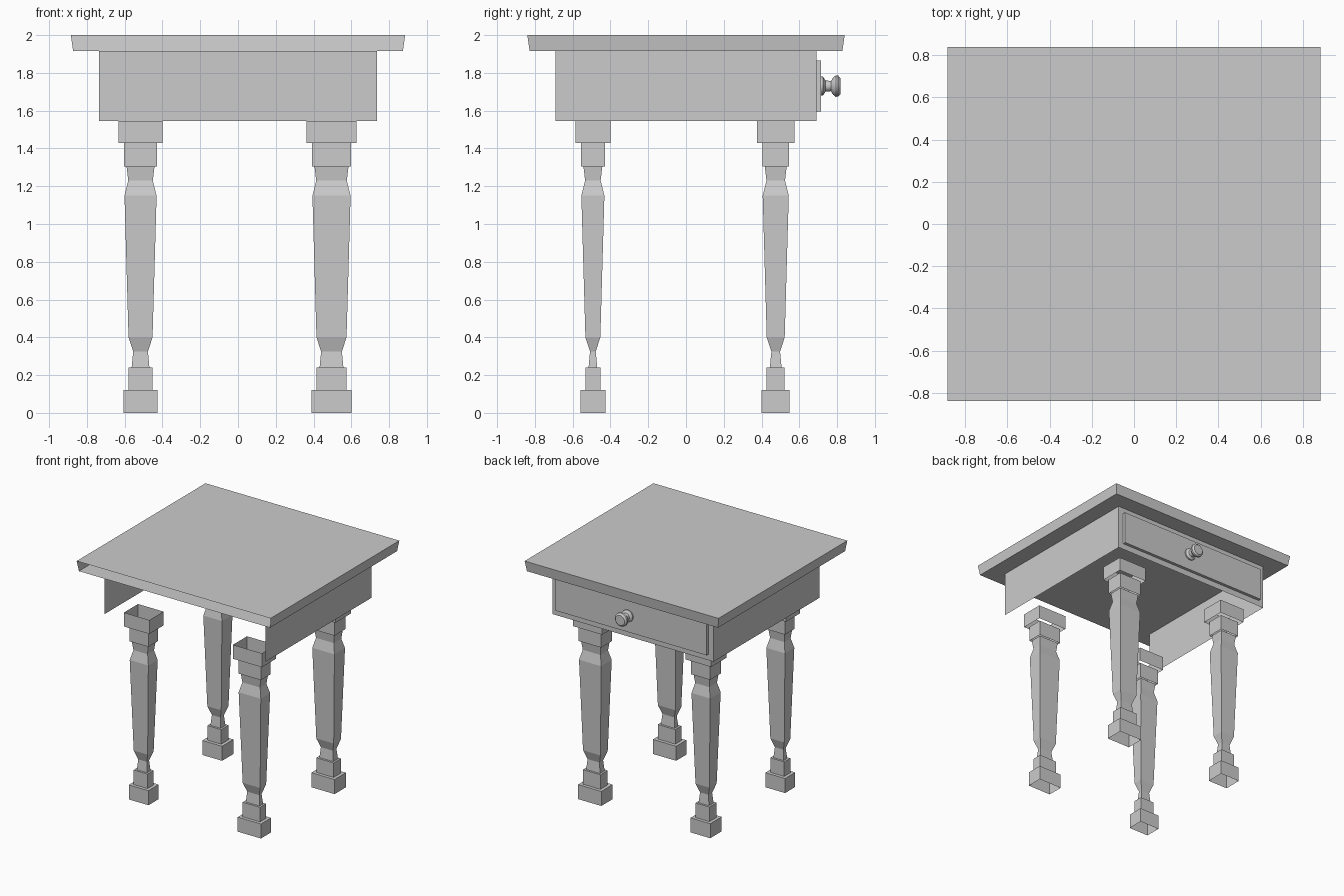
import bpy, bmesh, math

if "Cube" in bpy.data.objects:
    bpy.data.objects.remove(bpy.data.objects["Cube"])


def make_object(name, bm):
    bmesh.ops.recalc_face_normals(bm, faces=bm.faces[:])
    mesh = bpy.data.meshes.new(name)
    bm.to_mesh(mesh)
    bm.free()
    obj = bpy.data.objects.new(name, mesh)
    bpy.context.collection.objects.link(obj)
    return obj


def rect_loft(bm, rings, cx=0, cy=0, sides=(0, 1, 2, 3)):
    """Skin stacked rectangles (half_x, half_y, z); sides: 0 front, 1 right, 2 back, 3 left."""
    loops = [[bm.verts.new((cx + sx * hx, cy + sy * hy, z))
              for sx, sy in ((-1, -1), (1, -1), (1, 1), (-1, 1))]
             for hx, hy, z in rings]
    for i in range(len(rings) - 1):
        a, b = loops[i], loops[i + 1]
        # undersides of the leg steps are open
        if rings[i][2] == rings[i + 1][2] and rings[i + 1][0] > rings[i][0]:
            continue
        for s in sides:
            t = (s + 1) % 4
            bm.faces.new((a[s], a[t], b[t], b[s]))
    return loops


# Table top: flared slab, open along the front edge
bm = bmesh.new()
loops = rect_loft(bm, [(0.873, 0.828, 1.915), (0.885, 0.84, 2.0)], sides=(1, 2, 3))
for loop in loops:
    bm.faces.new(loop)
make_object("table_top", bm)

# Apron: right, back and left panels
bm = bmesh.new()
rect_loft(bm, [(0.735, 0.69, 1.545), (0.735, 0.69, 1.915)], sides=(1, 2, 3))
make_object("apron", bm)

# Drawer front: raised panel on the back side
bm = bmesh.new()
loops = rect_loft(bm, [(0.69, 0.0125, 1.595), (0.69, 0.0125, 1.865)], cy=0.7025, sides=(1, 2, 3))
for loop in loops:
    bm.faces.new(loop)
make_object("drawer_front", bm)

# Knob: turned profile (radius, y) around the y axis
profile = [(0.05, 0.715), (0.05, 0.725), (0.03, 0.738), (0.027, 0.768),
           (0.045, 0.778), (0.057, 0.793), (0.055, 0.806), (0.042, 0.818)]
bm = bmesh.new()
N = 16
rings = [[bm.verts.new((0.03 + r * math.cos(2 * math.pi * k / N), y,
                        1.73 + r * math.sin(2 * math.pi * k / N))) for k in range(N)]
         for r, y in profile]
for a, b in zip(rings, rings[1:]):
    for k in range(N):
        bm.faces.new((a[k], a[(k + 1) % N], b[(k + 1) % N], b[k]))
bm.faces.new(rings[-1])
knob = make_object("drawer_knob", bm)
bpy.context.view_layer.objects.active = knob
knob.select_set(True)
bpy.ops.object.shade_smooth_by_angle(angle=math.radians(35))

# Legs: stepped square profile (half width, z), open at both ends
leg = [(0.09, 0), (0.09, 0.12), (0.0635, 0.12), (0.0635, 0.24),
       (0.047, 0.24), (0.039, 0.325), (0.0635, 0.40), (0.085, 1.15),
       (0.065, 1.23), (0.074, 1.305), (0.087, 1.305), (0.087, 1.43),
       (0.116, 1.43), (0.116, 1.545)]
# each side: position, extra half width
for xname, cx, dx in (("left", -0.516, 0.0), ("right", 0.495, 0.016)):
    for yname, cy, dy in (("front", -0.493, -0.024), ("back", 0.475, -0.016)):
        bm = bmesh.new()
        rect_loft(bm, [(p + dx, p + dy, z) for p, z in leg], cx, cy)
        make_object(f"{yname}_{xname}_leg", bm)
